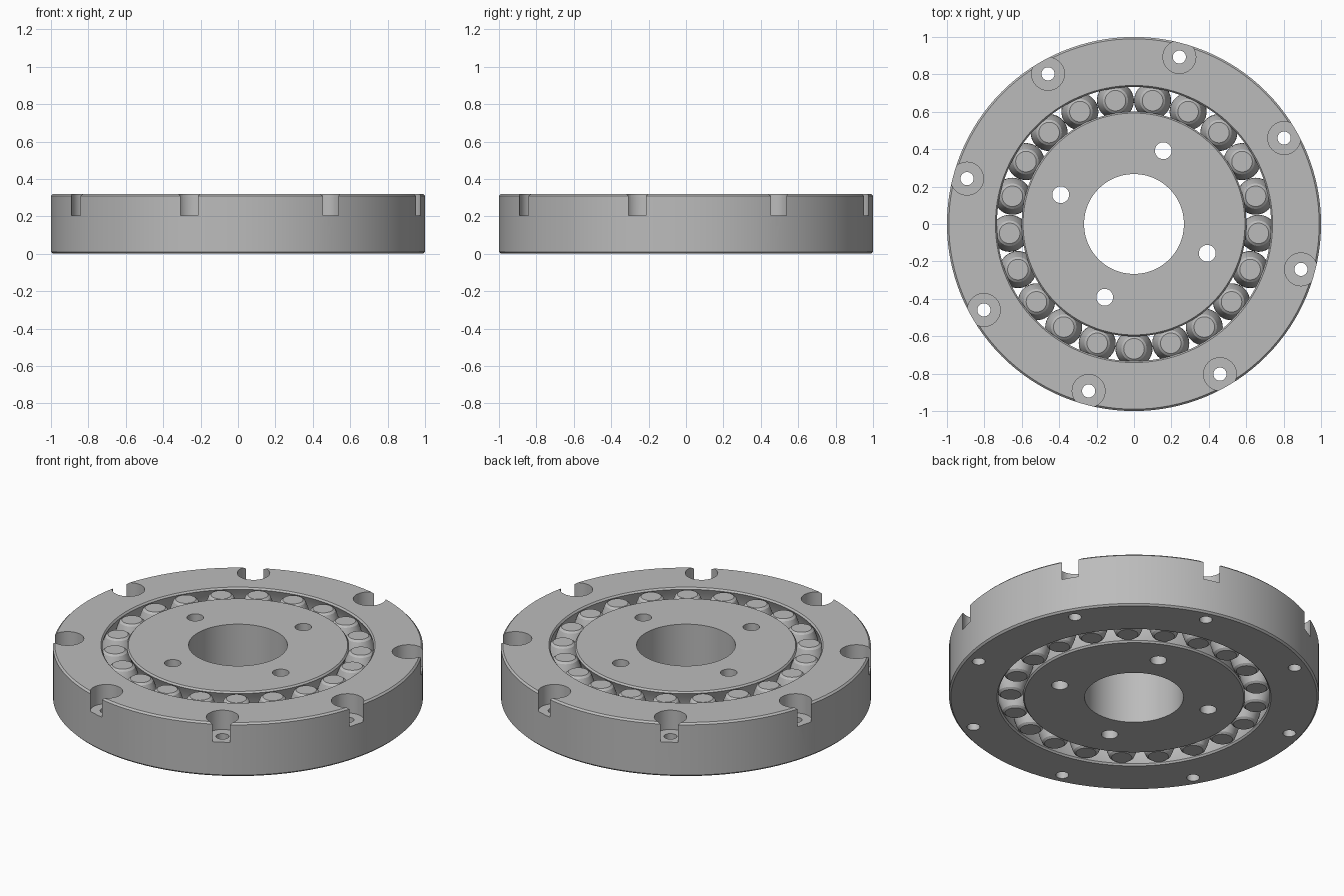
import bpy, bmesh, math
from math import cos, sin, radians, tau

if "Cube" in bpy.data.objects:
    bpy.data.objects.remove(bpy.data.objects["Cube"])

HEIGHT = 0.32
MID = HEIGHT / 2
PITCH = 0.667      # roller circle radius
BELLY = 0.099      # roller radius at mid height
END = 0.064        # roller radius near the ends
CHAMFER = 0.01

steel = bpy.data.materials.new("steel grey")
steel.use_nodes = True
colour = (0.5, 0.5, 0.5, 1)
steel.diffuse_color = colour
steel.node_tree.nodes["Principled BSDF"].inputs["Base Color"].default_value = colour


def lathe(name, profile, steps, closed):
    """Revolve (radius, z) points about the z axis."""
    bm = bmesh.new()
    verts = [bm.verts.new((r, 0, z)) for r, z in profile]
    pairs = list(zip(verts, verts[1:])) + ([(verts[-1], verts[0])] if closed else [])
    edges = [bm.edges.new(p) for p in pairs]
    bmesh.ops.spin(bm, geom=verts + edges, cent=(0, 0, 0), axis=(0, 0, 1),
                   angle=tau, steps=steps, use_merge=True)
    bmesh.ops.remove_doubles(bm, verts=bm.verts, dist=1e-5)
    bmesh.ops.recalc_face_normals(bm, faces=bm.faces)
    mesh = bpy.data.meshes.new(name)
    bm.to_mesh(mesh)
    bm.free()
    mesh.materials.append(steel)
    obj = bpy.data.objects.new(name, mesh)
    bpy.context.collection.objects.link(obj)
    return obj


def smooth(obj):
    bpy.ops.object.select_all(action="DESELECT")
    obj.select_set(True)
    bpy.context.view_layer.objects.active = obj
    bpy.ops.object.shade_smooth_by_angle(angle=radians(25))


def drill(obj, radius, pitch, count, start, bottom):
    """Cut a ring of vertical holes, open at the top."""
    bm = bmesh.new()
    for i in range(count):
        a = start + tau * i / count
        made = bmesh.ops.create_cone(bm, cap_ends=True, segments=40, radius1=radius,
                                     radius2=radius, depth=1)
        bmesh.ops.translate(bm, verts=made["verts"],
                            vec=(pitch * cos(a), pitch * sin(a), bottom + 0.5))
    mesh = bpy.data.meshes.new("hole_cutter")
    bm.to_mesh(mesh)
    bm.free()
    cutter = bpy.data.objects.new("hole_cutter", mesh)
    bpy.context.collection.objects.link(cutter)
    cutter.hide_render = True
    mod = obj.modifiers.new("holes", "BOOLEAN")
    mod.operation, mod.solver, mod.object = "DIFFERENCE", "EXACT", cutter
    bpy.context.view_layer.objects.active = obj
    bpy.ops.object.modifier_apply(modifier=mod.name)
    bpy.data.objects.remove(cutter)


def crown(z):
    """Barrel radius of a roller at height z."""
    t = (z - MID) / (MID - CHAMFER)
    return BELLY - (BELLY - END) * t * t


def race(side):
    """Concave groove following the rollers, with chamfered lips."""
    low, high = CHAMFER, HEIGHT - CHAMFER
    heights = [low + (high - low) * i / 12 for i in range(13)]
    wall = [(PITCH + side * (crown(z) + 0.002), z) for z in heights]
    lip = PITCH + side * (END + 0.01)
    return [(lip, 0)] + wall + [(lip, HEIGHT)]


# Outer ring with counterbored bolt holes that break through the rim
outer_ring = lathe("outer_ring", race(1) + [
    (1 - CHAMFER, HEIGHT), (1, HEIGHT - CHAMFER), (1, CHAMFER), (1 - CHAMFER, 0)], 128, True)
bolt_angle = radians(29.8)
drill(outer_ring, 0.035, 0.925, 8, bolt_angle, -0.2)
drill(outer_ring, 0.088, 0.925, 8, bolt_angle, 0.205)
smooth(outer_ring)

# Inner ring with central bore and four through holes
inner_ring = lathe("inner_ring", race(-1) + [(0.267, HEIGHT), (0.267, 0)], 128, True)
drill(inner_ring, 0.045, 0.422, 4, radians(68.2), -0.2)
smooth(inner_ring)

# Barrel rollers
low, high = 0.018, HEIGHT - 0.018
barrel = [(crown(z), z) for z in (low + (high - low) * i / 12 for i in range(13))]
roller = lathe("roller", [(0, 0.008), (0.055, 0.008)] + barrel
               + [(0.055, HEIGHT - 0.008), (0, HEIGHT - 0.008)], 40, False)
smooth(roller)
COUNT = 21
for i in range(COUNT):
    part = roller if i == 0 else roller.copy()
    if i:
        bpy.context.collection.objects.link(part)
    a = tau * i / COUNT - tau / 4
    part.location = (PITCH * cos(a), PITCH * sin(a), 0)
    part.name = f"roller_{i + 1}"
